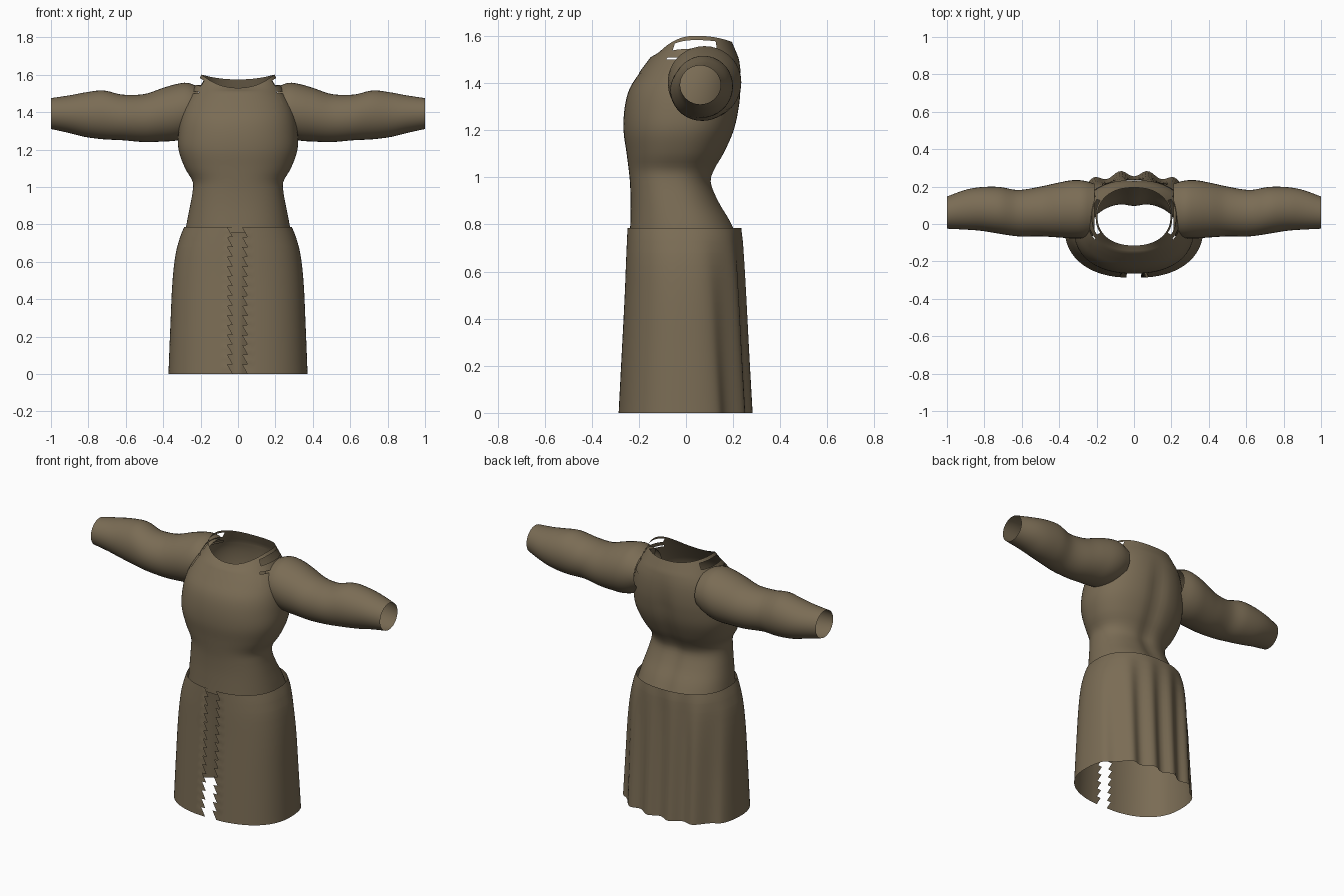
import bpy, bmesh, math

cube = bpy.data.objects.get("Cube")
if cube:
    bpy.data.objects.remove(cube, do_unlink=True)

cloth = bpy.data.materials.new("olive_brown_cloth")
cloth.use_nodes = True
colour = (0.195, 0.150, 0.090, 1)
cloth.diffuse_color = colour
cloth.node_tree.nodes["Principled BSDF"].inputs["Base Color"].default_value = colour


def smooth_keys(keys, t):
    """Catmull-Rom interpolation of profile keys, sorted by their first value."""
    i = 0
    while i < len(keys) - 2 and t > keys[i + 1][0]:
        i += 1
    k0, k1, k2, k3 = (keys[min(max(i + d, 0), len(keys) - 1)] for d in (-1, 0, 1, 2))
    h = k2[0] - k1[0]
    u = min(max((t - k1[0]) / h, 0), 1)
    out = []
    for a, b, c, d in list(zip(k0, k1, k2, k3))[1:]:
        m1 = (c - a) / (k2[0] - k0[0]) * h
        m2 = (d - b) / (k3[0] - k1[0]) * h
        out.append((2*u**3 - 3*u**2 + 1) * b + (u**3 - 2*u**2 + u) * m1
                   + (3*u**2 - 2*u**3) * c + (u**3 - u**2) * m2)
    return out


def spread(a, b, n):
    return [a + (b - a) * i / n for i in range(n + 1)]


def spow(v, p):
    return math.copysign(abs(v) ** p, v)


def ring_point(a, half, front, back, power):
    """Rounded ring around z; the angle starts at the front."""
    x = half * spow(math.sin(a), power)
    y = (front + back) / 2 - (back - front) / 2 * spow(math.cos(a), power)
    return x, y


def loft(name, rows, closed=True, skip=lambda r, c: False):
    bm = bmesh.new()
    grid = [[bm.verts.new(p) for p in row] for row in rows]
    n = len(grid[0])
    for r in range(len(grid) - 1):
        for c in range(n if closed else n - 1):
            if not skip(r, c):
                d = (c + 1) % n
                bm.faces.new((grid[r][c], grid[r][d], grid[r + 1][d], grid[r + 1][c]))
    bmesh.ops.recalc_face_normals(bm, faces=bm.faces)
    mesh = bpy.data.meshes.new(name)
    bm.to_mesh(mesh)
    bm.free()
    mesh.materials.append(cloth)
    obj = bpy.data.objects.new(name, mesh)
    bpy.context.collection.objects.link(obj)
    bpy.ops.object.select_all(action='DESELECT')
    obj.select_set(True)
    bpy.context.view_layer.objects.active = obj
    bpy.ops.object.shade_smooth_by_angle(angle=math.radians(50))
    return obj


SEG = 72
angles = [2 * math.pi * i / SEG for i in range(SEG)]

# Bodice: height, half width, front y, back y
bodice = [(0.755, .283, -.238, .222), (0.82, .272, -.236, .19), (0.9, .256, -.235, .143),
          (0.98, .242, -.238, .112), (1.03, .243, -.243, .125), (1.1, .283, -.252, .165),
          (1.2, .318, -.265, .208), (1.3, .318, -.26, .23), (1.38, .305, -.238, .236),
          (1.45, .28, -.192, .232), (1.5, .25, -.155, .222), (1.54, .215, -.125, .21)]


def bodice_point(a, z, grow=0.0):
    half, front, back = smooth_keys(bodice, z)
    x, y = ring_point(a, half + grow, front - grow, back + grow, 0.88)
    if math.cos(a) < 0:    # spine groove
        y -= 0.016 * math.exp(-(x / 0.05) ** 2) * max(0, min(1, (1.5 - z) / 0.2))
    return x, y, z


loft("bodice", [[bodice_point(a, z) for a in angles] for z in spread(0.755, 1.5, 36)])


# Neck yoke: overlaps the bodice and rises to a scooped rim
def rim_point(a):
    x, y = ring_point(a, 0.195, -0.115, 0.195, 0.9)
    side, front = abs(math.sin(a)), max(0, math.cos(a))
    return x, y, 1.575 + 0.026 * side ** 2 - 0.045 * front ** 2


def yoke_row(t):
    row = []
    for a in angles:
        low, rim = bodice_point(a, 1.44 + 0.07 * min(t * 2, 1), 0.003), rim_point(a)
        u = max(0, t * 2 - 1)
        row.append([p + (q - p) * u for p, q in zip(low, rim)])
    return row


def shoulder_gap(r, c):
    s = math.sin(angles[c] + math.pi / SEG)
    return abs(s) > 0.86 and r in (7, 8) or abs(s) > 0.8 and r < 5


loft("neck_yoke", [yoke_row(t) for t in spread(0, 1, 10)], skip=shoulder_gap)

# Sleeves: x, bottom z, top z, front y, back y
sleeve = [(0.21, 1.30, 1.535, -.06, .215), (0.27, 1.265, 1.557, -.075, .232),
          (0.33, 1.248, 1.55, -.077, .234), (0.4, 1.243, 1.53, -.072, .222),
          (0.5, 1.24, 1.497, -.066, .2), (0.62, 1.25, 1.494, -.066, .182),
          (0.72, 1.255, 1.516, -.052, .198), (0.82, 1.268, 1.505, -.036, .197),
          (0.9, 1.288, 1.49, -.03, .183), (1.0, 1.31, 1.475, -.025, .147)]


def sleeve_row(x, side):
    low, high, front, back = smooth_keys(sleeve, x)
    return [(side * x, (front + back) / 2 + (back - front) / 2 * math.cos(a),
             (low + high) / 2 + (high - low) / 2 * math.sin(a)) for a in angles[::2]]


for label, side in (("left", 1), ("right", -1)):
    loft(label + "_sleeve", [sleeve_row(x, side) for x in spread(0.21, 1.0, 40)])

# Skirt: height, half width, front y, back y, fold depth
skirt = [(0.0, .372, -.288, .27, .016), (0.25, .362, -.275, .258, .014),
         (0.5, .35, -.262, .248, .011), (0.65, .332, -.256, .243, .007),
         (0.74, .307, -.252, .24, .003), (0.785, .288, -.25, .235, 0)]
TEETH = 15
HEIGHT = 0.785


def skirt_row(z, tooth):
    half, front, back, fold = smooth_keys(skirt, z)
    row = []
    for a in spread(0.13, 2 * math.pi - 0.13, 140):
        x, y = ring_point(a, half, front, back, 0.86)
        if math.cos(a) < 0:    # soft pleats across the back
            fade = min(1, -math.cos(a) * 2.2)
            y -= fold * fade * math.cos(2 * math.pi * x / 0.145)
        row.append((x, y, z))
    # ragged edges of the front slit
    row[0] = (0.022 + tooth, row[0][1], z)
    row[-1] = (-0.056 + tooth, row[-1][1], z)
    return row


rows = []
for i in range(TEETH):
    z0, z1 = HEIGHT * i / TEETH, HEIGHT * (i + 1) / TEETH
    rows += [skirt_row(z0, 0.028), skirt_row((z0 + z1) / 2, 0.014), skirt_row(z1 - 0.002, 0)]
rows.append(skirt_row(HEIGHT, 0.028))
loft("skirt", rows, closed=False)
